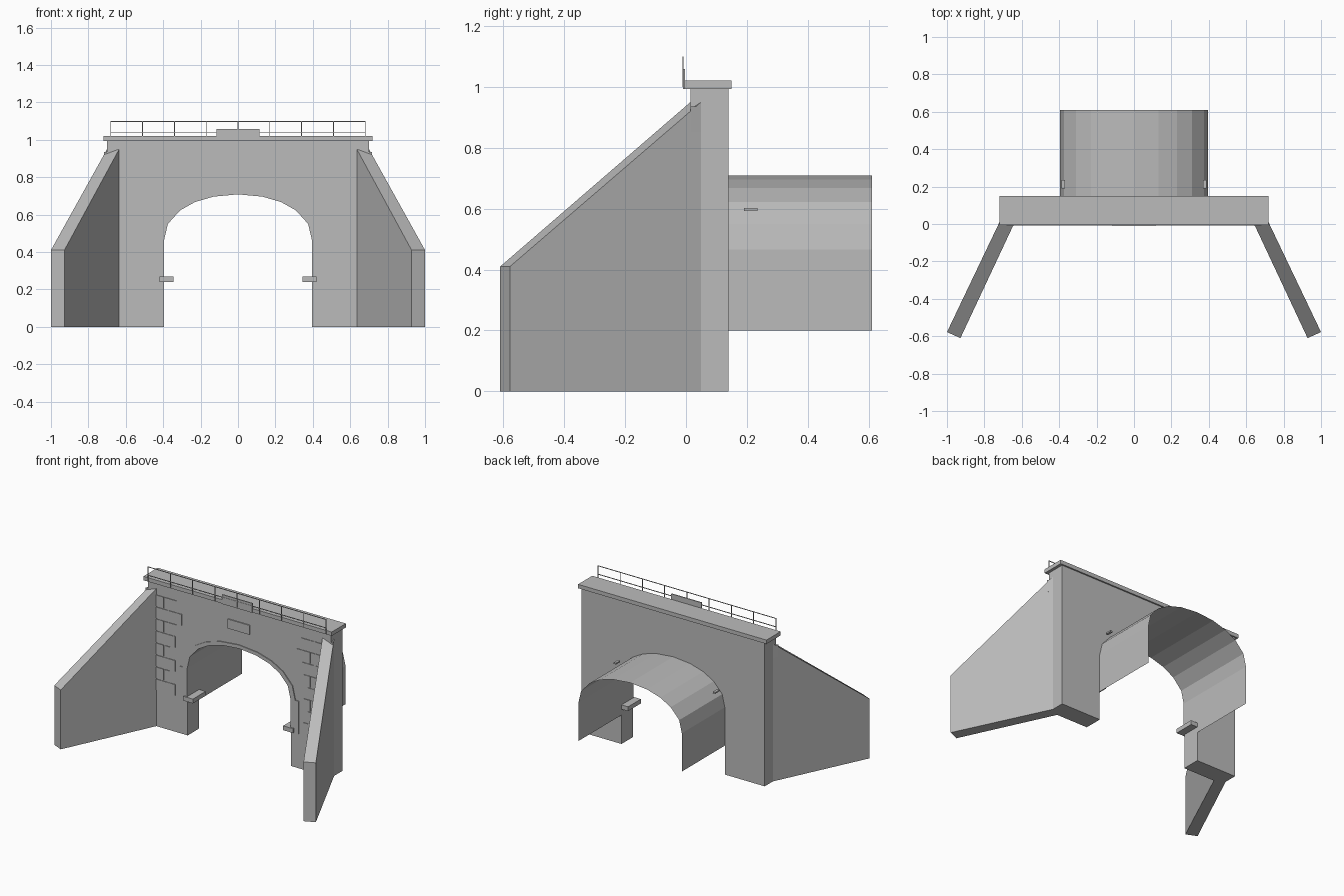
import bpy
import bmesh

cube = bpy.data.objects.get("Cube")
if cube:
    bpy.data.objects.remove(cube, do_unlink=True)

stone = bpy.data.materials.new("grey stone")
stone.use_nodes = True
grey = (0.5, 0.5, 0.5, 1)
stone.diffuse_color = grey
stone.node_tree.nodes["Principled BSDF"].inputs["Base Color"].default_value = grey


def finish(name, bm):
    bmesh.ops.recalc_face_normals(bm, faces=bm.faces)
    mesh = bpy.data.meshes.new(name)
    bm.to_mesh(mesh)
    bm.free()
    mesh.materials.append(stone)
    obj = bpy.data.objects.new(name, mesh)
    bpy.context.collection.objects.link(obj)
    return obj


def add_box(bm, x0, x1, y0, y1, z0, z1):
    verts = bmesh.ops.create_cube(bm, size=1)["verts"]
    for v in verts:
        v.co.x = x0 if v.co.x < 0 else x1
        v.co.y = y0 if v.co.y < 0 else y1
        v.co.z = z0 if v.co.z < 0 else z1


def box(name, *bounds):
    bm = bmesh.new()
    add_box(bm, *bounds)
    return finish(name, bm)


def slab(name, outline, y0, y1):
    """Extrude an x-z outline from y0 to y1."""
    bm = bmesh.new()
    face = bm.faces.new([bm.verts.new((x, y0, z)) for x, z in outline])
    out = bmesh.ops.extrude_face_region(bm, geom=[face])["geom"]
    for v in out:
        if isinstance(v, bmesh.types.BMVert):
            v.co.y = y1
    return finish(name, bm)


FRONT, BACK = 0.015, 0.14
SPAN, SPRING = 0.395, 0.465

# Arch curve from the left springing over the crown to the right
half = [(SPAN, SPRING), (0.375, 0.55), (0.31, 0.622), (0.23, 0.667), (0.13, 0.696)]
arch = half + [(0, 0.708)] + [(-x, z) for x, z in reversed(half)]

# Portal wall with the arched opening
slab("portal_wall",
     [(SPAN, 0)] + arch + [(-SPAN, 0), (-0.7, 0), (-0.7, 0.993), (0.7, 0.993), (0.7, 0)],
     FRONT, BACK)

# Tunnel lining: an open sheet behind the wall
bm = bmesh.new()
path = [(SPAN, 0.2)] + arch + [(-SPAN, 0.2)]
rows = [[bm.verts.new((x, y, z)) for x, z in path] for y in (BACK, 0.61)]
for i in range(len(path) - 1):
    bm.faces.new((rows[0][i], rows[0][i + 1], rows[1][i + 1], rows[1][i]))
finish("tunnel_lining", bm)

# Raised ring round the arch
outer = [(x * 1.09, SPRING + (z - SPRING) * 1.1) for x, z in arch]
slab("arch_ring", arch + outer[::-1], FRONT - 0.006, FRONT + 0.01)

# Coping, parapet plate and wall tablet
box("coping", -0.72, 0.72, -0.005, 0.15, 0.993, 1.02)
box("parapet_plate", -0.115, 0.115, -0.01, -0.003, 0.993, 1.058)
box("wall_tablet", -0.085, 0.082, FRONT - 0.007, FRONT + 0.01, 0.825, 0.89)

# Railing: two rails and evenly spaced posts
bm = bmesh.new()
for z in (1.04, 1.098):
    add_box(bm, -0.68, 0.68, -0.012, -0.008, z - 0.002, z + 0.002)
for i in range(9):
    x = -0.68 + i * 0.17
    add_box(bm, x - 0.002, x + 0.002, -0.012, -0.008, 1.0, 1.1)
finish("railing", bm)

for side, s in (("left", 1), ("right", -1)):
    # Splayed wing wall with a sloping top
    bm = bmesh.new()
    foot = [(1, -0.578, 0.41), (0.928, -0.61, 0.41), (0.635, FRONT, 0.95), (0.7, 0.05, 0.95)]
    low = [bm.verts.new((s * x, y, 0)) for x, y, z in foot]
    top = [bm.verts.new((s * x, y, z)) for x, y, z in foot]
    bm.faces.new(low)
    bm.faces.new(top)
    for i in range(4):
        j = (i + 1) % 4
        bm.faces.new((low[i], low[j], top[j], top[i]))
    finish(side + "_wing_wall", bm)

    # Top end block where the wing meets the wall
    bm = bmesh.new()
    ends = [[bm.verts.new((s * x, y, z)) for x, y, z in
             ((0.635, FRONT, h), (0.717, FRONT, h), (0.7, 0.05, h))] for h in (0.85, 0.935)]
    bm.faces.new(ends[0])
    bm.faces.new(ends[1])
    for i in range(3):
        j = (i + 1) % 3
        bm.faces.new((ends[0][i], ends[0][j], ends[1][j], ends[1][i]))
    finish(side + "_wing_joint", bm)

    # Raised jamb, ledge and lining bracket
    a, b = sorted((s * SPAN, s * 0.457))
    box(side + "_jamb", a, b, FRONT - 0.006, FRONT + 0.01, 0.24, SPRING)
    a, b = sorted((s * 0.345, s * 0.42))
    box(side + "_ledge", a, b, 0.0, BACK, 0.24, 0.27)
    a, b = sorted((s * 0.37, s * 0.388))
    box(side + "_bracket", a, b, 0.19, 0.235, 0.592, 0.602)

    # Staggered facing stones beside the wing
    bm = bmesh.new()
    for row in range(8):
        z = 0.25 + row * 0.083
        split = 0.575 if row % 2 else 0.545
        inner = (0.44 if row > 4 else 0.49) + (0.035 if row % 2 else 0)
        for x0, x1 in ((inner, split - 0.003), (split + 0.003, 0.635)):
            a, b = sorted((s * x0, s * x1))
            add_box(bm, a, b, FRONT - 0.004, FRONT + 0.005, z, z + 0.077)
    finish(side + "_facing_stones", bm)
